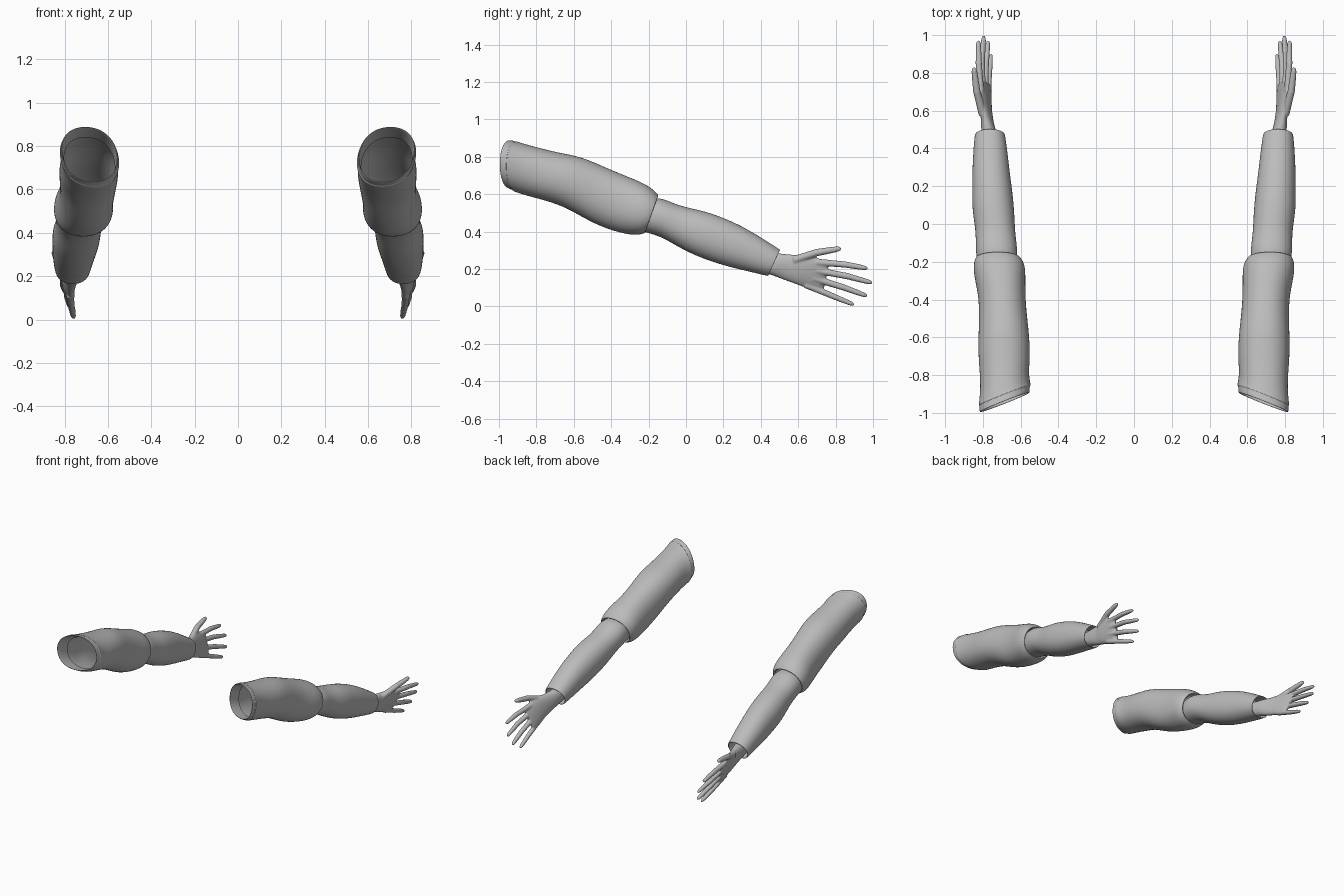
import bpy, bmesh, math
from mathutils import Vector

if "Cube" in bpy.data.objects:
    bpy.data.objects.remove(bpy.data.objects["Cube"])

grey = bpy.data.materials.new("soft grey")
grey.diffuse_color = (0.5, 0.5, 0.5, 1)
grey.use_nodes = True
grey.node_tree.nodes["Principled BSDF"].inputs["Base Color"].default_value = grey.diffuse_color


def ring(s, sides=24, scale=1.0, slide=0.0):
    """Oval loop from (top y, top z, bottom y, bottom z, x min, x max, shear, lean)."""
    yt, zt, yb, zb, x0, x1, shear, lean = (tuple(s) + (0, 0))[:8]
    out = []
    for i in range(sides):
        a = 2 * math.pi * i / sides
        c, v = math.cos(a), math.sin(a)
        c = math.copysign(abs(c) ** 0.92, c) * scale
        v = math.copysign(abs(v) ** 0.92, v) * scale
        dx = (x1 - x0) / 2 * c
        out.append(Vector(((x0 + x1) / 2 + dx + lean * v,
                           (yt + yb) / 2 + (yt - yb) / 2 * v + shear * dx + slide,
                           (zt + zb) / 2 + (zt - zb) / 2 * v - 0.36 * slide)))
    return out


def loft(bm, rings, cap=False):
    loops = [[bm.verts.new(p) for p in r] for r in rings]
    for a, b in zip(loops, loops[1:]):
        n = len(a)
        for i in range(n):
            bm.faces.new((a[i], a[(i + 1) % n], b[(i + 1) % n], b[i]))
    if cap:
        bm.faces.new(loops[0])
        bm.faces.new(loops[-1])


def finish(name, bm):
    bmesh.ops.recalc_face_normals(bm, faces=bm.faces)
    me = bpy.data.meshes.new(name)
    bm.to_mesh(me)
    bm.free()
    me.materials.append(grey)
    for p in me.polygons:
        p.use_smooth = True
    ob = bpy.data.objects.new(name, me)
    bpy.context.collection.objects.link(ob)
    return ob


def mirror(ob):
    ob.modifiers.new("other_arm", 'MIRROR').use_axis = (True, False, False)


def sleeve(name, rings):
    bm = bmesh.new()
    loft(bm, rings)
    ob = finish(name, bm)
    sub = ob.modifiers.new("smooth", 'SUBSURF')
    sub.levels = sub.render_levels = 2
    mirror(ob)


# Upper sleeve, with a hem band at the shoulder and a fold at the elbow
upper = [
    (-.905, .883, -.905, .610, .548, .822, -.40, .02),
    (-.89, .876, -.89, .604, .55, .818, -.38, .02),
    (-.80, .852, -.83, .585, .557, .812, -.2, .01),
    (-.68, .822, -.75, .565, .550, .825),
    (-.56, .802, -.64, .528, .552, .825),
    (-.44, .748, -.52, .455, .567, .82),
    (-.33, .702, -.41, .408, .575, .825),
    (-.22, .658, -.31, .383, .573, .85),
    (-.17, .622, -.255, .380, .578, .85),
    (-.15, .597, -.225, .390, .598, .842),
]
mouth, elbow = upper[0], upper[-1]
sleeve("upper_sleeve",
       [ring(mouth, scale=.85, slide=.06), ring(mouth, scale=.90, slide=-.03),
        ring(mouth, scale=.93, slide=-.042), ring(mouth, scale=.965, slide=-.036),
        ring(mouth, scale=.965, slide=-.004), ring(mouth, scale=.985, slide=-.003)]
       + [ring(s) for s in upper]
       + [ring(elbow, scale=.97, slide=.006), ring(elbow, scale=.88, slide=-.01)])

# Forearm sleeve, with a turned-in cuff at the wrist
fore = [
    (-.19, .580, -.26, .405, .625, .825),
    (-.13, .580, -.19, .390, .615, .838),
    (-.07, .553, -.12, .365, .622, .838),
    (.00, .530, -.05, .322, .630, .84),
    (.10, .510, .04, .275, .633, .857),
    (.20, .475, .14, .237, .643, .857),
    (.30, .430, .24, .208, .657, .857),
    (.40, .370, .34, .185, .668, .852),
    (.475, .322, .41, .168, .678, .847),
    (.50, .305, .435, .163, .682, .843),
]
cuff = fore[-1]
sleeve("forearm_sleeve",
       [ring(s) for s in fore]
       + [ring(cuff, scale=.99, slide=.004), ring(cuff, scale=.90, slide=.002),
          ring(cuff, scale=.85, slide=-.03), ring(cuff, scale=.75, slide=-.10)])


def tube(bm, points, radii, sides=12):
    """Rounded finger along a short path."""
    pts = [Vector(p) for p in points]
    rings = []
    for i, (p, r) in enumerate(zip(pts, radii)):
        d = (pts[min(i + 1, len(pts) - 1)] - pts[max(i - 1, 0)]).normalized()
        u = d.cross(Vector((1, 0, 0))).normalized()
        w = d.cross(u)
        rings.append([p + r * (math.cos(2 * math.pi * k / sides) * u
                               + math.sin(2 * math.pi * k / sides) * w)
                      for k in range(sides)])
    loft(bm, rings, True)


# Hand: lofted palm, four fingers and a thumb fused together
bm = bmesh.new()
palm = [
    (.42, .292, .36, .195, .715, .800, 0, .002),
    (.50, .283, .46, .167, .728, .808, 0, .004),
    (.56, .277, .53, .140, .745, .808, 0, .010),
    (.62, .276, .60, .115, .757, .815, 0, .016),
    (.68, .268, .66, .090, .764, .816, 0, .024),
    (.73, .250, .71, .076, .770, .812, 0, .027),
    (.765, .235, .735, .085, .778, .804, 0, .027),
]
loft(bm, [ring(s) for s in palm], True)
fingers = [  # knuckle, middle, tip
    ((.812, .70, .236), (.822, .85, .224), (.824, .972, .203), .018),
    ((.803, .70, .192), (.806, .86, .162), (.795, .998, .125), .018),
    ((.790, .68, .152), (.785, .84, .102), (.772, .970, .055), .018),
    ((.775, .64, .115), (.768, .78, .057), (.757, .900, .008), .017),
    ((.800, .58, .248), (.832, .70, .288), (.848, .830, .310), .021),
]
for base, mid, tip, r in fingers:
    b, m, t = Vector(base), Vector(mid), Vector(tip)
    tube(bm, [b, b.lerp(m, .5), m, m.lerp(t, .5), m.lerp(t, .85), m.lerp(t, .96), t],
         [r * 1.1, r, r * .95, r * .85, r * .72, r * .5, r * .15])
hand = finish("hand", bm)
fuse = hand.modifiers.new("fuse", 'REMESH')
fuse.mode = 'VOXEL'
fuse.voxel_size = 0.005
fuse.use_smooth_shade = True
soft = hand.modifiers.new("soften", 'SMOOTH')
soft.factor = 0.5
soft.iterations = 5
mirror(hand)
